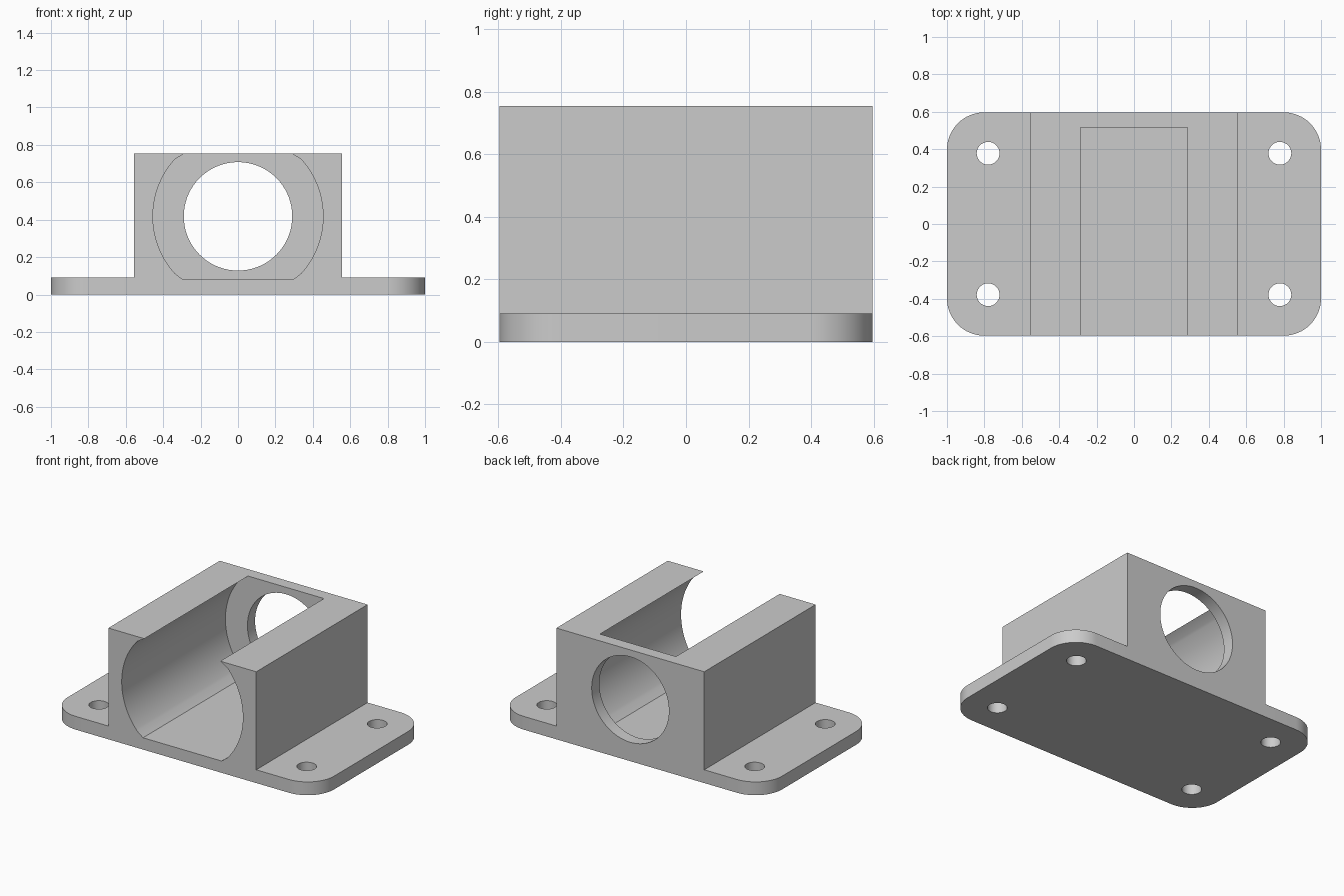
import bpy, bmesh
from math import sin, cos, radians
from mathutils import Vector

cube = bpy.data.objects.get("Cube")
if cube:
    bpy.data.objects.remove(cube, do_unlink=True)

grey = bpy.data.materials.new("light_grey")
grey.use_nodes = True
colour = (0.6, 0.6, 0.6, 1)
grey.diffuse_color = colour
grey.node_tree.nodes["Principled BSDF"].inputs["Base Color"].default_value = colour

DEPTH, TOP, PLATE = 0.597, 0.755, 0.09
BORE_Z, WALL_Y = 0.418, 0.515


def arc(cx, cy, r, start, end, steps):
    angles = [radians(start + (end - start) * i / steps) for i in range(steps + 1)]
    return [(cx + r * cos(a), cy + r * sin(a)) for a in angles]


def prism(name, outline, place, direction):
    """Extrude a closed 2D outline along a direction."""
    bm = bmesh.new()
    face = bm.faces.new([bm.verts.new(place(u, v)) for u, v in outline])
    new = bmesh.ops.extrude_face_region(bm, geom=[face])["geom"]
    moved = [g for g in new if isinstance(g, bmesh.types.BMVert)]
    bmesh.ops.translate(bm, verts=moved, vec=Vector(direction))
    bmesh.ops.recalc_face_normals(bm, faces=bm.faces)
    mesh = bpy.data.meshes.new(name)
    bm.to_mesh(mesh)
    bm.free()
    mesh.materials.append(grey)
    obj = bpy.data.objects.new(name, mesh)
    bpy.context.collection.objects.link(obj)
    return obj


def boolean(target, tool, operation):
    """Apply a boolean and remove the tool."""
    tool.hide_render = True
    bpy.context.view_layer.objects.active = target
    mod = target.modifiers.new("cut", "BOOLEAN")
    mod.operation, mod.solver, mod.object = operation, "EXACT", tool
    bpy.ops.object.modifier_apply(modifier=mod.name)
    bpy.data.objects.remove(tool, do_unlink=True)


# Mounting plate with rounded corners
r = 0.2
outline = []
for i, (sx, sy) in enumerate([(1, 1), (-1, 1), (-1, -1), (1, -1)]):
    outline += arc(sx * (1 - r), sy * (DEPTH - r), r, 90 * i, 90 * i + 90, 16)
bracket = prism("bracket", outline, lambda u, v: (u, v, 0), (0, 0, PLATE))

# Housing block, joined flush with the plate
w = 0.555
block = prism("housing_block", [(-w, 0), (w, 0), (w, TOP), (-w, TOP)],
              lambda u, v: (u, -DEPTH, v), (0, 2 * DEPTH, 0))
boolean(bracket, block, "UNION")

# Round cradle with a flat floor, open at the front and top
side = [(0.295, 0.08)] + arc(0, BORE_Z, 0.455, -42, 42, 40) + [(0.285, TOP), (0.285, 0.9)]
cradle = prism("cradle_cutter", side + [(-u, v) for u, v in reversed(side)],
               lambda u, v: (u, -0.8, v), (0, 0.8 + WALL_Y, 0))
boolean(bracket, cradle, "DIFFERENCE")

# Bore through the back wall
bore = prism("bore_cutter", arc(0, BORE_Z, 0.29, 0, 360, 72)[:-1],
             lambda u, v: (u, 0.4, v), (0, 0.4, 0))
boolean(bracket, bore, "DIFFERENCE")

# Screw holes in the four corners
for x in (-0.78, 0.78):
    for y in (-0.378, 0.378):
        hole = prism("screw_hole_cutter", arc(x, y, 0.061, 0, 360, 36)[:-1],
                     lambda u, v: (u, v, -0.1), (0, 0, 0.3))
        boolean(bracket, hole, "DIFFERENCE")

bpy.ops.object.select_all(action="DESELECT")
bracket.select_set(True)
bpy.context.view_layer.objects.active = bracket
bpy.ops.object.shade_smooth_by_angle(angle=radians(25))
